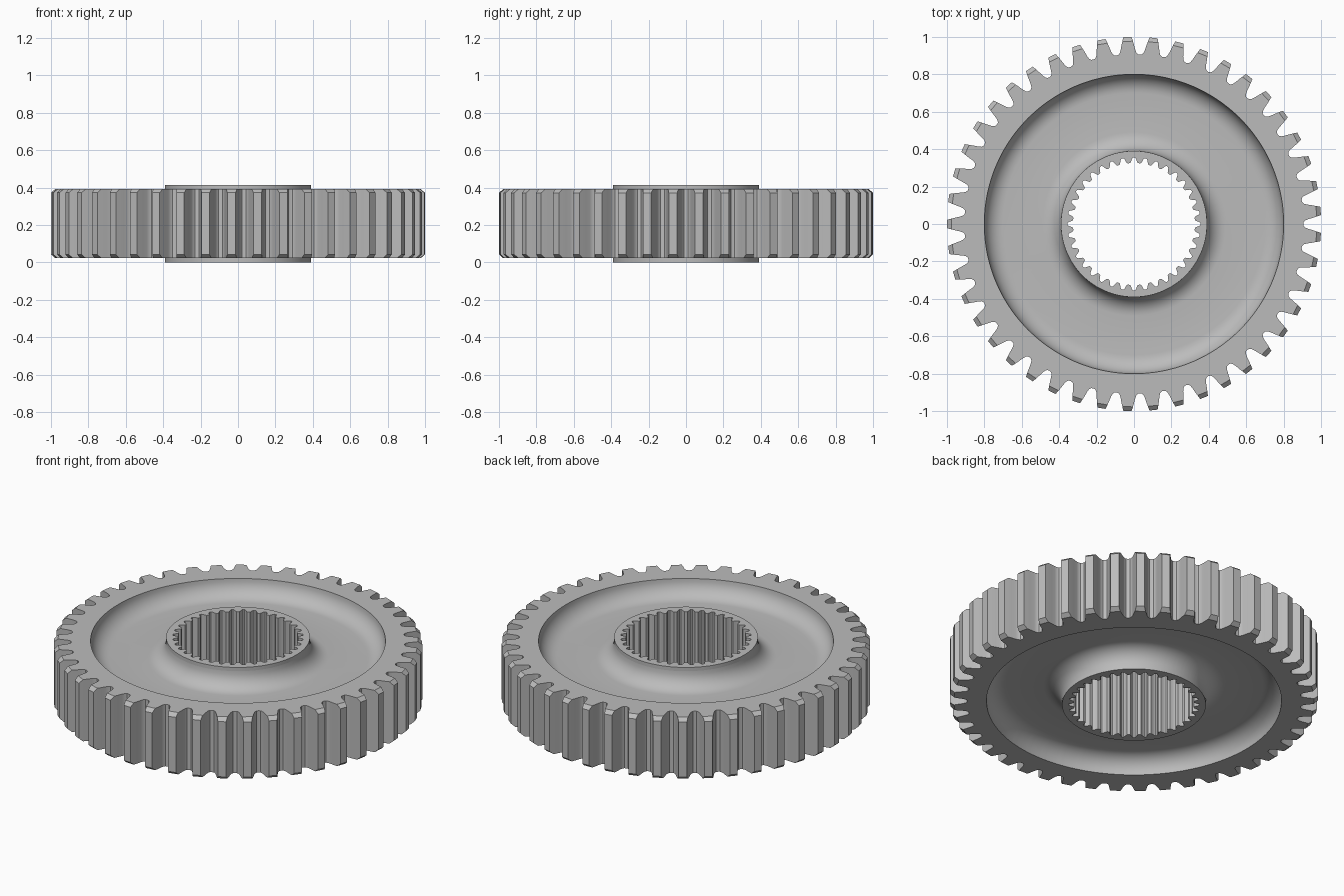
import bpy, bmesh
from math import cos, sin, pi, radians

cube = bpy.data.objects.get("Cube")
if cube:
    bpy.data.objects.remove(cube, do_unlink=True)

steel = bpy.data.materials.new("grey_steel")
steel.use_nodes = True
steel.diffuse_color = (0.5, 0.5, 0.5, 1)
steel.node_tree.nodes["Principled BSDF"].inputs["Base Color"].default_value = (0.5, 0.5, 0.5, 1)

HEIGHT = 0.414
LOW, HIGH = 0.022, 0.392      # rim faces
HUB_R, RIM_R = 0.39, 0.80     # edges of the dished web
FILLET = 0.10
CHAMFER = 0.02
TEETH, SPLINES = 45, 36


def toothed_outline(count, half, phase):
    """Repeat a half tooth of (radius, half angle) pairs around the circle."""
    tooth = [(r, -a) for r, a in reversed(half)] + [(r, a) for r, a in half]
    return [(r, a + phase + 2 * pi * k / count) for k in range(count) for r, a in tooth]


def circle(outline, radius):
    return [(radius, a) for r, a in outline]


def loft(name, rings, closed=False):
    """Skin a stack of (polar outline, z) rings."""
    bm = bmesh.new()
    loops = [[bm.verts.new((r * cos(a), r * sin(a), z)) for r, a in ring] for ring, z in rings]
    pairs = list(zip(loops, loops[1:]))
    if closed:
        pairs.append((loops[-1], loops[0]))
    for low, high in pairs:
        for i in range(len(low)):
            j = (i + 1) % len(low)
            bm.faces.new((low[i], low[j], high[j], high[i]))
    bmesh.ops.remove_doubles(bm, verts=bm.verts, dist=0.0002)
    bmesh.ops.recalc_face_normals(bm, faces=bm.faces)
    mesh = bpy.data.meshes.new(name)
    bm.to_mesh(mesh)
    bm.free()
    mesh.materials.append(steel)
    ob = bpy.data.objects.new(name, mesh)
    bpy.context.collection.objects.link(ob)
    bpy.ops.object.select_all(action='DESELECT')
    ob.select_set(True)
    bpy.context.view_layer.objects.active = ob
    bpy.ops.object.shade_smooth_by_angle(angle=radians(28))
    return ob


# Outer teeth: tip, flank, rounded root
flank = [(0.977, 0.029), (0.955, 0.0355), (0.93, 0.0425), (0.915, 0.049),
         (0.907, 0.058), (0.905, pi / TEETH)]
full = toothed_outline(TEETH, [(1.0, 0.022)] + flank, pi / TEETH)
# Chamfered end outline: the tip corners fall back onto the flank
clipped = toothed_outline(TEETH, flank[:1] + flank, pi / TEETH)

# Dished web from rim to hub: two concave quarter rounds
STEPS = 8
arc = [pi / 2 * i / STEPS for i in range(STEPS + 1)]
dish = [(RIM_R - FILLET * (1 - cos(t)), FILLET * sin(t)) for t in arc]
dish += [(HUB_R + FILLET * (1 - sin(t)), FILLET * cos(t)) for t in arc]

rings = [(circle(full, r), HIGH - d) for r, d in reversed(dish)]
rings += [(clipped, HIGH), (full, HIGH - CHAMFER), (full, LOW + CHAMFER), (clipped, LOW)]
rings += [(circle(full, r), LOW + d) for r, d in dish]
loft("toothed_rim_and_web", rings, closed=True)

# Hub with internal splines
step = pi / SPLINES
spline = [(0.355, 0.15 * step), (0.35, 0.32 * step), (0.338, 0.5 * step),
          (0.327, 0.68 * step), (0.325, step)]
bore = toothed_outline(SPLINES, spline, pi / 2)
wall = circle(bore, HUB_R)
loft("splined_hub", [(bore, 0), (bore, HEIGHT), (wall, HEIGHT), (wall, 0)], closed=True)
